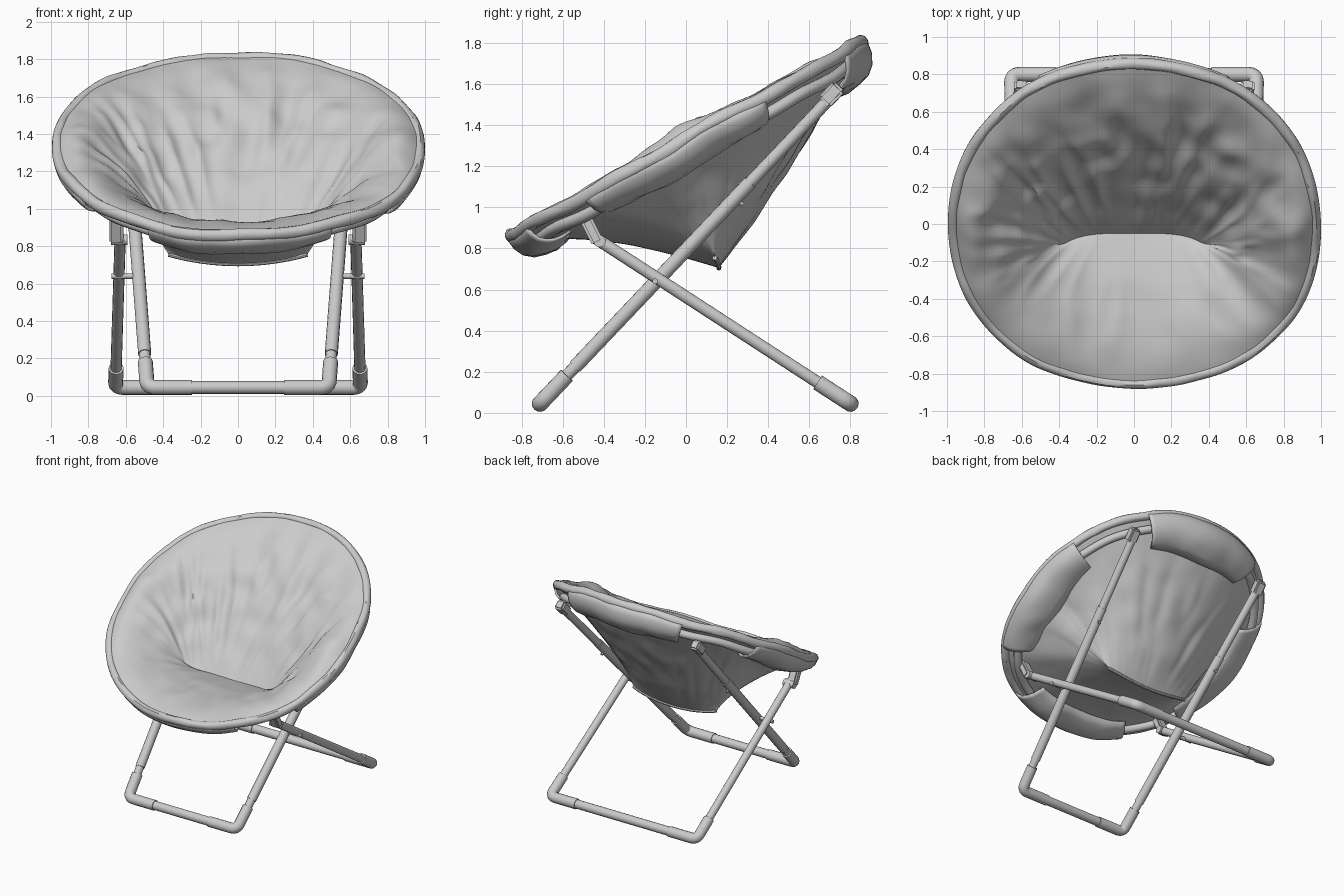
import bpy, bmesh, math
from mathutils import Vector, noise

if "Cube" in bpy.data.objects:
    bpy.data.objects.remove(bpy.data.objects["Cube"])

grey = bpy.data.materials.new("grey")
grey.diffuse_color = (0.6, 0.6, 0.6, 1)
grey.use_nodes = True
grey.node_tree.nodes["Principled BSDF"].inputs["Base Color"].default_value = grey.diffuse_color

TILT = math.radians(29)
NORMAL = Vector((0, -math.sin(TILT), math.cos(TILT)))
CENTRE = Vector((0, 0, 1.338))


def finish(name, bm, angle=40):
    bmesh.ops.remove_doubles(bm, verts=bm.verts, dist=0.0005)
    bmesh.ops.recalc_face_normals(bm, faces=bm.faces)
    me = bpy.data.meshes.new(name)
    bm.to_mesh(me)
    bm.free()
    me.materials.append(grey)
    ob = bpy.data.objects.new(name, me)
    bpy.context.collection.objects.link(ob)
    bpy.ops.object.select_all(action='DESELECT')
    ob.select_set(True)
    bpy.context.view_layer.objects.active = ob
    bpy.ops.object.shade_smooth_by_angle(angle=math.radians(angle))
    return ob


def grid(name, rows, wrap_u=False, wrap_v=False, caps=False, angle=40):
    """Skin a list of rows of points."""
    bm = bmesh.new()
    vs = [[bm.verts.new(p) for p in r] for r in rows]
    n, m = len(rows), len(rows[0])
    for i in range(n if wrap_u else n - 1):
        for j in range(m if wrap_v else m - 1):
            a, b = vs[i], vs[(i + 1) % n]
            k = (j + 1) % m
            bm.faces.new((a[j], a[k], b[k], b[j]))
    if caps:
        bm.faces.new(vs[0])
        bm.faces.new(vs[-1])
    return finish(name, bm, angle)


def tube(name, pts, r, sides=14):
    """Round tube along a path, its frame carried along from point to point."""
    pts = [Vector(p) for p in pts]
    dirs = [(pts[min(i + 1, len(pts) - 1)] - pts[max(i - 1, 0)]).normalized()
            for i in range(len(pts))]
    up = dirs[0].orthogonal().normalized()
    rows = []
    for i, p in enumerate(pts):
        if i:
            up = dirs[i - 1].rotation_difference(dirs[i]) @ up
        side = dirs[i].cross(up)
        rows.append([p + r * (math.cos(a) * up + math.sin(a) * side)
                     for a in (math.tau * k / sides for k in range(sides))])
    return grid(name, rows, wrap_v=True, caps=True)


def box(name, c, size, rot):
    bm = bmesh.new()
    bmesh.ops.create_cube(bm, size=1)
    bmesh.ops.scale(bm, vec=size, verts=bm.verts)
    bmesh.ops.rotate(bm, matrix=rot, verts=bm.verts)
    bmesh.ops.translate(bm, vec=c, verts=bm.verts)
    bmesh.ops.bevel(bm, geom=bm.edges[:], offset=0.012, segments=2, affect='EDGES')
    return finish(name, bm)


# --- Rim outline: tilted rounded ellipse --------------------------------
def rim(a, inset=0.0, lift=0.0):
    c, s = math.cos(a), math.sin(a)
    e = 2 / 2.1
    x = math.copysign(abs(c) ** e, c) * (0.995 - inset)
    v = math.copysign(abs(s) ** e, s) * (1.005 - inset)
    x += 0.03 * max(0, math.cos(a + 0.75)) ** 6
    wave = 0.005 * math.sin(5 * a + 1) + 0.005 * math.sin(11 * a)
    along = Vector((0, math.cos(TILT), math.sin(TILT)))
    return CENTRE + Vector((x, 0, 0)) + along * v + NORMAL * (lift + wave)


N = 180
ANG = [math.tau * k / N for k in range(N)]


def shell(name, half, cy, cz, curl, back, front, side, puff, inset, lift, wrinkle, steps=40):
    """Fabric stretched from a curved crease out to the rim."""
    rows = []
    for i in range(steps + 1):
        t = i / steps
        row = []
        for a in ANG:
            c, s = math.cos(a), math.sin(a)
            b = Vector((half * c, cy + curl[0] * c ** 4, cz + curl[1] * c * c))
            p = b.lerp(rim(a, inset, lift), t)
            arch = math.sin(math.pi * t)
            p.z += arch * (back * max(s, 0) ** 3 + front * max(-s, 0) ** 3 + side * (1 - abs(s)))
            # padding swells next to the rim, most at the sides
            p += NORMAL * (puff * math.sin(math.pi * t ** 3) * (0.35 + 0.65 * c * c))
            # folds radiate from the crease, calmer on the seat
            calm = 0.35 if s < -0.4 else 1
            fold = 1 - 2 * abs(noise.noise(Vector((c * 4.5, s * 4.5, t * 1.6))))
            p += NORMAL * (wrinkle * calm * arch * (fold - 0.5 + noise.noise(p * 6)))
            row.append(p)
        rows.append(row)
    return grid(name, rows, wrap_v=True, angle=60)


shell("padded_seat", 0.38, -0.05, 0.87, (-0.06, 0.02), 0.08, 0.055, 0.12, 0.05, 0.035, 0.012, 0.032)
shell("outer_fabric", 0.37, 0.16, 0.705, (-0.02, 0.05), -0.05, 0.05, 0.13, 0, 0.035, -0.02, 0.012)

# --- Slim padded lip around the rim --------------------------------------
rows = []
for a in ANG:
    rows.append([rim(a, 0.03 - 0.03 * math.cos(k), -0.008 + 0.034 * math.sin(k)
                     + 0.008 * noise.noise(Vector((math.cos(a) * 7, math.sin(a) * 7, k))))
                 for k in (math.tau * j / 14 for j in range(14))])
grid("rim_lip", rows, True, True)

# --- Ring tube under the rim ---------------------------------------------
rows = [[rim(a, 0.10 - 0.03 * math.cos(k), -0.085 + 0.03 * math.sin(k))
         for k in (math.tau * j / 12 for j in range(12))] for a in ANG]
grid("ring_frame", rows, True, True)

# --- Fabric pockets wrapped under the ring -------------------------------
SECTION = [(0.012, -0.01), (0.02, -0.07), (0.045, -0.12), (0.085, -0.155), (0.14, -0.175),
           (0.21, -0.185), (0.28, -0.17)]


def pocket(name, a0, a1, scale=1.0, reach=1.0):
    rows = []
    for i in range(31):
        u = i / 30
        a = math.radians(a0 + (a1 - a0) * u)
        taper = scale * (0.82 + 0.18 * math.sin(math.pi * u))
        rows.append([rim(a, x * taper * reach,
                         y * taper + 0.012 * noise.noise(Vector((a * 5, x * 9, 0))))
                     for x, y in SECTION])
    ob = grid(name, rows, angle=60)
    m = ob.modifiers.new("thickness", 'SOLIDIFY')
    m.thickness = 0.015
    m.offset = 0


pocket("back_pocket", 60, 120)
pocket("front_pocket", 242, 298, 0.9)
pocket("right_pocket", -34, 24, 0.82, 1.2)
pocket("left_pocket", 156, 214, 0.82, 1.2)

# --- Seam hanging under the crease ---------------------------------------
tube("crease_seam", [(0.37 * c, 0.16 - 0.02 * c ** 4, 0.705 + 0.05 * c * c)
                     for c in (k / 8 for k in range(-8, 9))], 0.012, 8)


# --- Folding legs ---------------------------------------------------------
def leg_frame(name, foot, top):
    """U-shaped leg frame with corner fittings; foot and top are right-side points."""
    foot, top = Vector(foot), Vector(top)
    flip = lambda p: Vector((-p.x, p.y, p.z))
    d = (top - foot).normalized()
    inx = Vector((-1, 0, 0))
    tube(name + "_crossbar", [foot + inx * 0.1, flip(foot) - inx * 0.1], 0.034)
    # rounded elbow between leg and crossbar
    arc = []
    for k in range(9):
        t = k / 8
        arc.append(foot + d * 0.05 * (1 - t) ** 2 + inx * 0.05 * t * t)
    path = [foot + d * 0.19] + arc + [foot + inx * 0.24]
    for tag, f in (("right", lambda p: p), ("left", flip)):
        tube(f"{name}_{tag}_leg", [f(foot + d * 0.1), f(top)], 0.03)
        tube(f"{name}_{tag}_corner", [f(p) for p in path], 0.04)
    return d


d_front = leg_frame("front_foot", (0.485, -0.71, 0.045), (0.60, 0.71, 1.54))
leg_frame("rear_foot", (0.655, 0.80, 0.045), (0.63, -0.44, 0.85))

for sx, tag in ((1, "right"), (-1, "left")):
    foot, top = Vector((0.485, -0.71, 0.045)), Vector((0.60, 0.71, 1.54))
    m = lambda p: Vector((p.x * sx, p.y, p.z))
    # thicker lower sleeve on the long leg, with a locking button
    tube(f"{tag}_sleeve", [m(foot.lerp(top, 0.12)), m(foot.lerp(top, 0.72))], 0.035)
    p = m(foot.lerp(top, 0.67))
    tube(f"{tag}_button", [p, p + Vector((0.0, 0.035, -0.035))], 0.012, 8)
    # pivot bolt at the crossing
    tube(f"{tag}_pivot_bolt", [(sx * 0.51, -0.15, 0.64), (sx * 0.675, -0.15, 0.64)], 0.014, 10)
    # clips joining the legs to the ring
    q = d_front.to_track_quat('Z', 'Y').to_matrix()
    box(f"{tag}_back_clip", (sx * 0.605, 0.71, 1.55), (0.075, 0.075, 0.11), q)
    q = Vector((0, -0.45, 0.9)).to_track_quat('Z', 'Y').to_matrix()
    box(f"{tag}_front_clip", (sx * 0.65, -0.465, 0.90), (0.075, 0.06, 0.17), q)
    tube(f"{tag}_front_clip_bolt", [(sx * 0.59, -0.42, 0.835), (sx * 0.68, -0.42, 0.835)], 0.03, 12)
